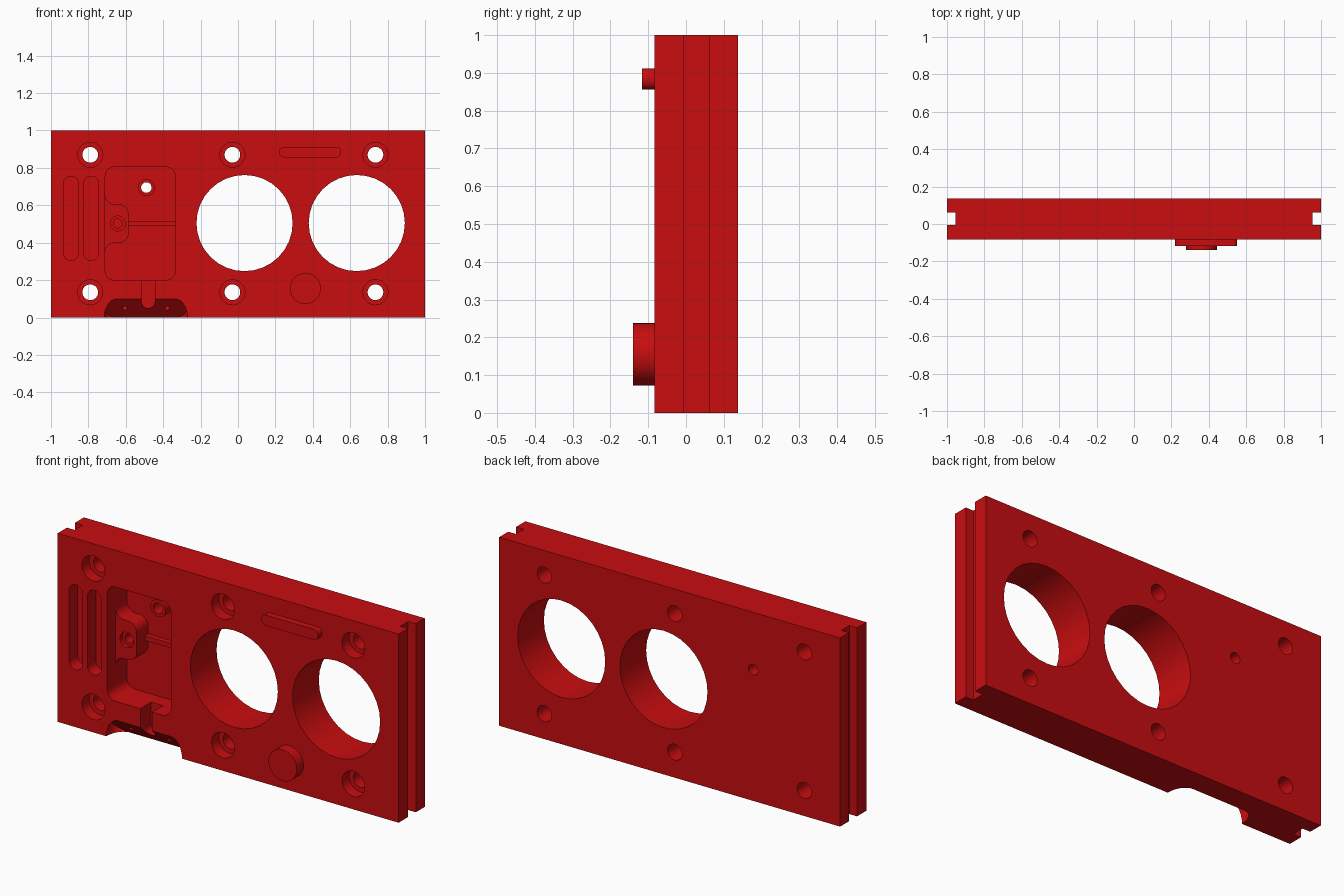
import bpy, bmesh, math
from mathutils import Matrix, Vector

if "Cube" in bpy.data.objects:
    bpy.data.objects.remove(bpy.data.objects["Cube"], do_unlink=True)

red = bpy.data.materials.new("red")
red.use_nodes = True
red.diffuse_color = (0.58, 0.004, 0.005, 1)
red.node_tree.nodes["Principled BSDF"].inputs["Base Color"].default_value = red.diffuse_color

FRONT, BACK = -0.083, 0.137


def rounded(points, r, steps=6):
    """Round every right-angled corner of an outline."""
    pts = [Vector(p) for p in points]
    out = []
    for i, p in enumerate(pts):
        a = (pts[i - 1] - p).normalized()
        b = (pts[(i + 1) % len(pts)] - p).normalized()
        c = p + (a + b) * r
        for k in range(steps + 1):
            t = math.pi / 2 * k / steps
            out.append(c - b * r * math.cos(t) - a * r * math.sin(t))
    return out


def rect(x0, x1, z0, z1, r=0.0):
    pts = [(x0, z0), (x1, z0), (x1, z1), (x0, z1)]
    return rounded(pts, r) if r else pts


def circle(x, z, r, n=28):
    return [(x + r * math.cos(2 * math.pi * i / n), z + r * math.sin(2 * math.pi * i / n))
            for i in range(n)]


def prism(name, outline, y0, y1, matrix=Matrix()):
    """Extrude an (x, z) outline from y0 to y1."""
    bm = bmesh.new()
    face = bm.faces.new([bm.verts.new((x, y0, z)) for x, z in outline])
    ext = bmesh.ops.extrude_face_region(bm, geom=[face])
    verts = [v for v in ext["geom"] if isinstance(v, bmesh.types.BMVert)]
    bmesh.ops.translate(bm, verts=verts, vec=(0, y1 - y0, 0))
    bmesh.ops.recalc_face_normals(bm, faces=bm.faces)
    bm.transform(matrix)
    me = bpy.data.meshes.new(name)
    bm.to_mesh(me)
    bm.free()
    me.materials.append(red)
    ob = bpy.data.objects.new(name, me)
    bpy.context.collection.objects.link(ob)
    return ob


def combine(body, tool, operation="DIFFERENCE"):
    mod = body.modifiers.new("combine", "BOOLEAN")
    mod.operation, mod.solver, mod.object = operation, "EXACT", tool
    bpy.context.view_layer.objects.active = body
    bpy.ops.object.modifier_apply(modifier=mod.name)
    bpy.data.objects.remove(tool, do_unlink=True)


def cut(outline, depth=None, start=FRONT - 0.1, matrix=Matrix()):
    """Cut an outline into the front, or right through if no depth is given."""
    end = BACK + 0.1 if depth is None else FRONT + depth
    combine(plate, prism("cutter", outline, start, end, matrix))


plate = prism("mounting_plate", rect(-1, 1, 0, 1), FRONT, BACK)

# Grooves along both ends
for s in (-1, 1):
    combine(plate, prism("cutter", rect(s * 1.03 - 0.075, s * 1.03 + 0.075, -0.1, 1.1),
                         -0.005, 0.062))

# Two large openings
for x in (0.035, 0.635):
    cut(circle(x, 0.505, 0.257, 32))

# Six counterbored screw holes
for x in (-0.79, -0.03, 0.735):
    for z in (0.135, 0.87):
        cut(circle(x, z, 0.067), 0.06)
        cut(circle(x, z, 0.042))

# Two upright slots
for x in (-0.893, -0.785):
    cut(rect(x - 0.04, x + 0.04, 0.305, 0.755, 0.0395), 0.07)

# Stepped pocket: shallow over the whole outline, deep around the side ledge
cut(rect(-0.71, -0.335, 0.2, 0.805, 0.05), 0.07)
cut(rounded([(-0.71, 0.2), (-0.335, 0.2), (-0.335, 0.805), (-0.71, 0.805), (-0.71, 0.605),
             (-0.585, 0.605), (-0.585, 0.4), (-0.71, 0.4)], 0.05), 0.165)

# Rib and round boss on the pocket floor
combine(plate, prism("rib", rect(-0.6, -0.31, 0.49, 0.515), 0.055, 0.095), "UNION")
combine(plate, prism("boss", circle(-0.49, 0.695, 0.045), 0.03, 0.095), "UNION")
cut(circle(-0.49, 0.695, 0.028))

# Stepped hole in the ledge
cut(circle(-0.643, 0.503, 0.04), 0.09)
cut(circle(-0.643, 0.503, 0.024), 0.16)

# Sloped notch in the lower front edge, with two small holes square to the slope
slope = Matrix.Translation((0, FRONT + 0.05, 0.05)) @ Matrix.Rotation(math.radians(45), 4, "X")
cut(rect(-0.715, -0.27, -0.071, 0.071, 0.0705), -FRONT, -0.2, slope)
for x in (-0.605, -0.38):
    cut(circle(x, 0, 0.014, 16), -FRONT + 0.06, -0.1, slope)

# Channel from the pocket down to the notch
cut(rect(-0.515, -0.445, 0.05, 0.28, 0.0345), 0.09)

# Raised peg and bar on the front
peg = prism("round_peg", circle(0.36, 0.155, 0.083, 32), -0.14, FRONT)
bar = prism("raised_bar", rect(0.22, 0.552, 0.856, 0.912, 0.026), -0.117, FRONT)

# Smooth curved walls, keep edges sharp
bpy.ops.object.select_all(action="DESELECT")
for ob in (plate, peg, bar):
    ob.select_set(True)
bpy.context.view_layer.objects.active = plate
bpy.ops.object.shade_smooth_by_angle(angle=math.radians(30))
